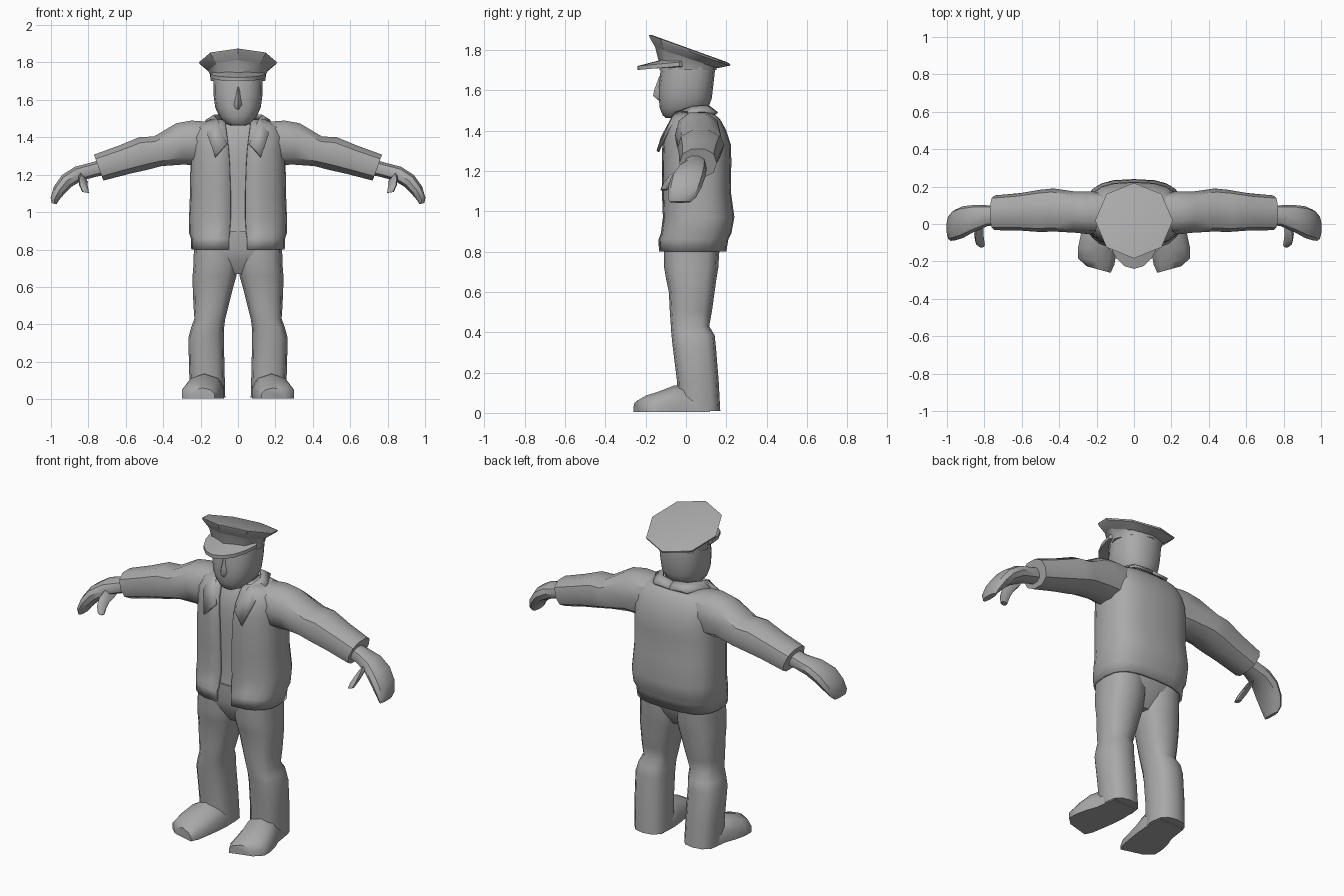
import bpy, bmesh, math
from mathutils import Vector

if "Cube" in bpy.data.objects:
    bpy.data.objects.remove(bpy.data.objects["Cube"])

grey = bpy.data.materials.new("plain grey")
grey.diffuse_color = (0.4, 0.4, 0.4, 1)
grey.use_nodes = True
grey.node_tree.nodes["Principled BSDF"].inputs["Base Color"].default_value = grey.diffuse_color


def finish(name, bm, angle=40):
    bmesh.ops.recalc_face_normals(bm, faces=bm.faces)
    mesh = bpy.data.meshes.new(name)
    bm.to_mesh(mesh)
    bm.free()
    mesh.materials.append(grey)
    ob = bpy.data.objects.new(name, mesh)
    bpy.context.collection.objects.link(ob)
    bpy.ops.object.select_all(action='DESELECT')
    ob.select_set(True)
    bpy.context.view_layer.objects.active = ob
    bpy.ops.object.shade_smooth_by_angle(angle=math.radians(angle))
    return ob


def loft(name, rings, closed=True, caps=True, angle=40):
    """Skin a list of equal-length point rings."""
    bm = bmesh.new()
    vs = [[bm.verts.new(p) for p in r] for r in rings]
    n = len(vs[0])
    for a, b in zip(vs, vs[1:]):
        for i in range(n if closed else n - 1):
            j = (i + 1) % n
            bm.faces.new((a[i], a[j], b[j], b[i]))
    if caps and closed:
        bm.faces.new(vs[0])
        bm.faces.new(vs[-1])
    return finish(name, bm, angle)


def power(v, p):
    return math.copysign(abs(v) ** p, v)


def oval(z, x0, x1, y0, y1, n=12, p=0.8, s=1):
    """Level rounded ring between x and y limits; s mirrors it."""
    cx, cy, rx, ry = (x0 + x1) / 2, (y0 + y1) / 2, (x1 - x0) / 2, (y1 - y0) / 2
    return [(s * (cx + rx * power(math.cos(t), p)), cy + ry * power(math.sin(t), p), z)
            for t in (2 * math.pi * i / n for i in range(n))]


def tube(name, path, s, n=10, p=0.85):
    """Limb along a path of (x, y, z, width in y, height, tilt in degrees)."""
    rings = []
    for x, y, z, ry, rz, tilt in path:
        t = math.radians(tilt)
        ring = []
        for i in range(n):
            a = 2 * math.pi * i / n
            h = rz * power(math.sin(a), p)
            ring.append((s * (x + h * math.sin(t)), y + ry * power(math.cos(a), p), z + h * math.cos(t)))
        rings.append(ring)
    return loft(name, rings)


# Jacket: open-fronted shell (z, half width, front, back, half gap)
jacket_rows = [(0.80, .25, -.135, .20, .05), (0.86, .252, -.137, .21, .05), (0.89, .262, -.125, .225, .045),
               (0.97, .262, -.115, .24, .04), (1.10, .257, -.12, .222, .04), (1.25, .255, -.12, .225, .045),
               (1.33, .25, -.118, .222, .05), (1.40, .25, -.105, .20, .058), (1.455, .225, -.08, .17, .065),
               (1.495, .15, -.055, .125, .07)]
rings = []
for z, w, f, b, g in jacket_rows:
    p, cy, ry = 0.72, (f + b) / 2, (b - f) / 2
    start = math.acos((g / w) ** (1 / p))
    ring = []
    for i in range(21):
        t = -start + (math.pi + 2 * start) * i / 20
        ring.append((w * power(math.cos(t), p), cy + ry * power(math.sin(t), p), z))
    rings.append(ring)
jacket = loft("jacket", rings, closed=False)
shell = jacket.modifiers.new("thickness", 'SOLIDIFY')
shell.thickness = 0.018
shell.offset = -1
# make the shell grow inward whatever the sheet orientation
if sum(f.normal.dot(Vector((f.center.x, f.center.y - .05, 0))) for f in jacket.data.polygons) < 0:
    jacket.data.flip_normals()

# Shirt inside the jacket
loft("shirt", [oval(z, -w + .025, w - .025, f + .022, b - .03, 16, .72)
               for z, w, f, b, g in jacket_rows[2:]])

# Trousers: hips, then legs
loft("hips", [oval(z, -w, w, f, b, 14, .75) for z, w, f, b in
              [(.67, .14, -.05, .10), (.74, .21, -.095, .145), (.80, .232, -.11, .165), (.90, .235, -.112, .18)]])
leg_rows = [(.84, .0, .235, -.11, .168), (.72, .0, .238, -.108, .16), (.66, .008, .243, -.098, .15),
            (.60, .025, .242, -.085, .142), (.50, .05, .238, -.08, .128), (.43, .068, .233, -.075, .115),
            (.385, .074, .25, -.072, .142), (.33, .076, .265, -.066, .148), (.16, .072, .262, -.045, .162),
            (.01, .068, .255, -.04, .17)]
# Shoe cross-sections: (y, inner x, outer x, top z)
shoe_rows = [(.12, .08, .245, .07), (.0, .075, .262, .14), (-.06, .08, .285, .135), (-.13, .09, .30, .108),
             (-.20, .105, .30, .085), (-.243, .125, .255, .06)]
# Arm and hand paths
arm_path = [(.13, .055, 1.385, .11, .10, 0), (.24, .06, 1.37, .115, .125, 4), (.31, .063, 1.365, .11, .117, 10),
            (.43, .075, 1.325, .115, .085, 14), (.50, .07, 1.315, .113, .094, 17),
            (.61, .065, 1.28, .10, .084, 20), (.745, .06, 1.238, .093, .077, 20)]
hand_path = [(.72, .045, 1.24, .052, .044, 20), (.78, .045, 1.225, .055, .042, 22),
             (.855, .03, 1.205, .072, .043, 26), (.915, .01, 1.167, .085, .042, 42),
             (.955, -.005, 1.118, .082, .036, 60), (.98, -.02, 1.07, .07, .024, 72),
             (.983, -.03, 1.045, .052, .014, 76)]
thumb_path = [(.825, -.005, 1.19, .04, .035, 40), (.83, -.055, 1.165, .034, .03, 55),
              (.825, -.09, 1.135, .026, .026, 70), (.815, -.11, 1.105, .017, .018, 80)]

for s, side in ((1, "left"), (-1, "right")):
    loft(side + "_leg", [oval(z, a, b, f, k, 12, .75, s) for z, a, b, f, k in leg_rows])
    rings = []
    for y, a, b, h in shoe_rows:
        c, r = (a + b) / 2, (b - a) / 2
        rings.append([(s * (c + r * u), y + (.018 * u if y < -.15 else 0), max(.004, h * v)) for u, v in
                      ((-1, 0), (-1, .45), (-.7, .82), (0, 1), (.7, .82), (1, .45), (1, 0))])
    loft(side + "_shoe", rings, angle=50)
    tube(side + "_sleeve", arm_path, s)
    tube(side + "_hand", hand_path, s)
    tube(side + "_thumb", thumb_path, s, 8)
    # Collar flap running from the nape to the pointed front tip
    inner = [(0, .115, 1.515), (.08, .10, 1.52), (.125, .03, 1.515), (.105, -.055, 1.485), (.06, -.118, 1.365)]
    outer = [(0, .155, 1.485), (.11, .145, 1.485), (.17, .03, 1.487), (.162, -.085, 1.41), (.122, -.14, 1.295)]
    flap = loft(side + "_collar", [[(s * x, y, z) for x, y, z in e] for e in (inner, outer)], closed=False)
    m = flap.modifiers.new("thickness", 'SOLIDIFY')
    m.thickness, m.offset = 0.014, 0

# Head with tapering jaw, and neck
loft("neck", [oval(z, -.09, .09, -.05, .11) for z in (1.42, 1.56)])
loft("head", [oval(z, -w, w, f, b, 16, .85) for z, w, f, b in
              [(1.462, .035, -.10, -.01), (1.475, .07, -.115, .06), (1.51, .10, -.13, .11), (1.56, .122, -.135, .128),
               (1.62, .13, -.135, .135), (1.71, .132, -.125, .145), (1.735, .13, -.12, .14)]], angle=60)
# Nose wedge
loft("nose", [[(-w, -.12, z), (0, y, z), (w, -.12, z)] for z, w, y in
              [(1.55, .022, -.138), (1.572, .03, -.163), (1.60, .025, -.158), (1.67, .012, -.132)]])


def octagon(r, yc, z, slope):
    """Eight-sided cap ring tilted down toward the back."""
    return [(r * math.cos(a), yc + r * math.sin(a) * .97, z - slope * r * math.sin(a))
            for a in (math.pi / 4 * i for i in range(8))]


# Cap: band flaring into a wide tilted crown
loft("cap_band", [octagon(.145, .01, 1.70, 0), octagon(.15, .01, 1.735, .05), octagon(.163, .005, 1.765, .30)], angle=50)
loft("cap_crown", [octagon(.158, .005, 1.757, .30), octagon(.205, .018, 1.792, .345),
                   octagon(.208, .018, 1.802, .35), octagon(.19, .018, 1.806, .35)], angle=30)
# Visor: curved brim in front of the band
rings = []
for i in range(9):
    a = math.radians(-172 + 164 * i / 8)
    c, q = math.cos(a), math.sin(a)
    drop = .022 * -q
    rings.append([(.13 * c, .01 + .125 * q, 1.752), (.148 * c, .0 + .24 * q, 1.742 - drop),
                  (.148 * c, .0 + .24 * q, 1.722 - drop), (.13 * c, .01 + .125 * q, 1.715)])
loft("cap_visor", rings)
